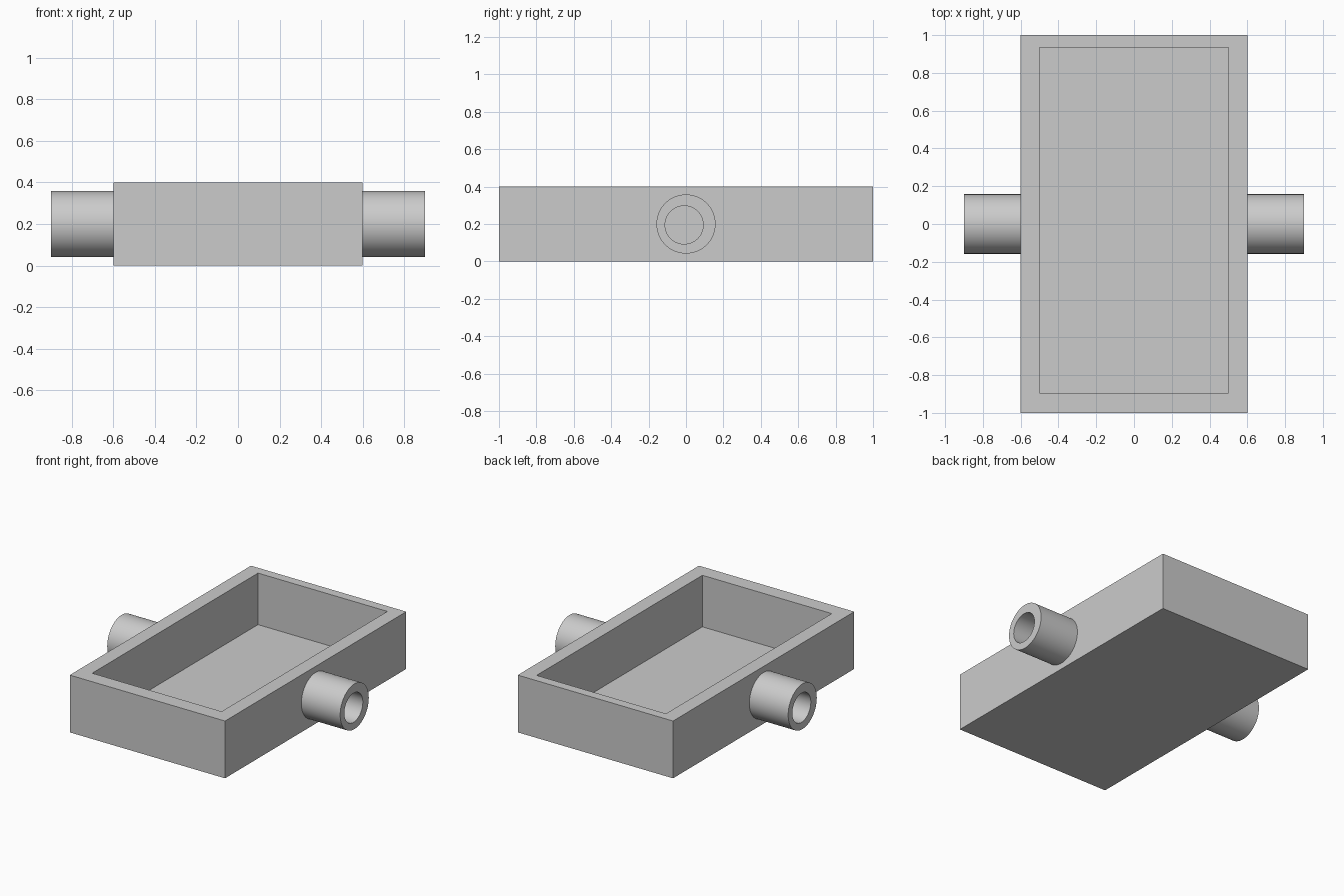
import bpy
import bmesh
from math import radians
from mathutils import Matrix, Vector

cube = bpy.data.objects.get("Cube")
if cube:
    bpy.data.objects.remove(cube, do_unlink=True)

GREY = (0.6, 0.6, 0.6, 1.0)
grey = bpy.data.materials.new("plain grey")
grey.use_nodes = True
grey.diffuse_color = GREY
grey.node_tree.nodes["Principled BSDF"].inputs["Base Color"].default_value = GREY


def make_object(name, bm):
    bmesh.ops.recalc_face_normals(bm, faces=bm.faces)
    mesh = bpy.data.meshes.new(name)
    bm.to_mesh(mesh)
    bm.free()
    mesh.materials.append(grey)
    obj = bpy.data.objects.new(name, mesh)
    bpy.context.collection.objects.link(obj)
    return obj


def tray(name, size, low, high, floor):
    """Box with a rectangular pocket from low to high, down to the floor height."""
    bm = bmesh.new()
    bmesh.ops.create_cube(bm, size=1, matrix=Matrix.Translation((0, 0, size[2] / 2)) @ Matrix.Diagonal((*size, 1)))
    top = max(bm.faces, key=lambda f: f.calc_center_median().z)
    # Inset the rim, then push the pocket down
    bmesh.ops.inset_region(bm, faces=[top], thickness=0.05)
    for v in top.verts:
        v.co.x = high[0] if v.co.x > 0 else low[0]
        v.co.y = high[1] if v.co.y > 0 else low[1]
    pocket = bmesh.ops.extrude_discrete_faces(bm, faces=[top])["faces"][0]
    for v in pocket.verts:
        v.co.z = floor
    return make_object(name, bm)


def spigot(name, side, segments=64):
    """Tube along x with a slightly off-centre blind bore."""
    outer, bore = Vector((0, 0, 0.2)), Vector((0, -0.01 * side, 0.195))
    bm = bmesh.new()
    loops = []
    for centre, radius, x in ((outer, 0.158, 0.6), (outer, 0.158, 0.9),
                              (bore, 0.102, 0.9), (bore, 0.102, 0.602)):
        ring = bmesh.ops.create_circle(
            bm, segments=segments, radius=radius,
            matrix=Matrix.Translation(centre + Vector((side * x, 0, 0))) @ Matrix.Rotation(radians(90), 4, "Y"))
        loops.append(ring["verts"])
    for a, b in zip(loops, loops[1:]):
        for i in range(segments):
            j = (i + 1) % segments
            bm.faces.new((a[i], a[j], b[j], b[i]))
    bm.faces.new(loops[-1])
    obj = make_object(name, bm)
    bpy.ops.object.select_all(action="DESELECT")
    obj.select_set(True)
    bpy.context.view_layer.objects.active = obj
    bpy.ops.object.shade_smooth_by_angle(angle=radians(30))
    return obj


# Open rectangular tray
tray("tray", (1.2, 2.0, 0.4), (-0.5, -0.895), (0.5, 0.935), 0.04)

# Hollow spigots on both long sides
spigot("left_spigot", 1)
spigot("right_spigot", -1)
